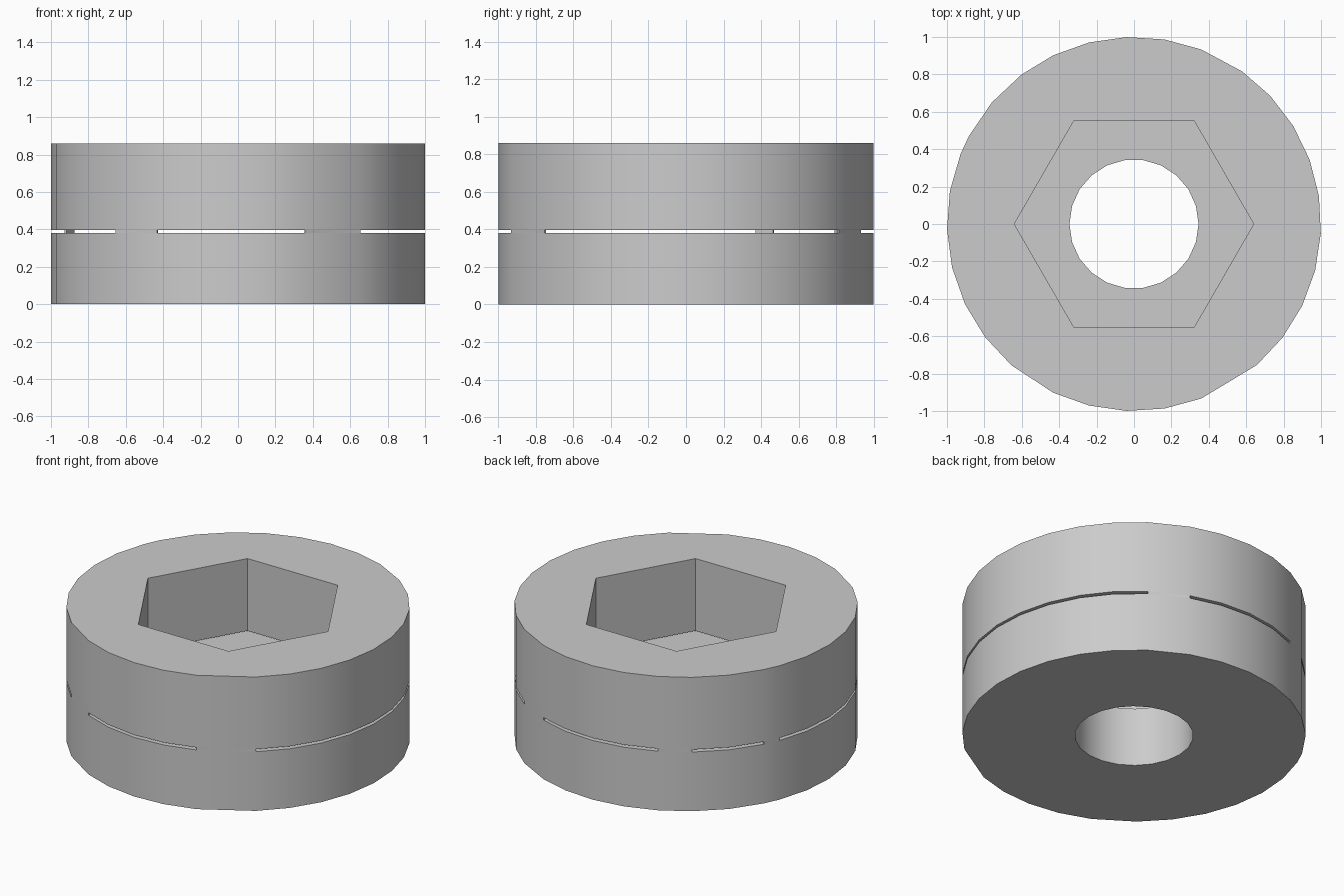
import bpy, bmesh, math

cube = bpy.data.objects.get("Cube")
if cube:
    bpy.data.objects.remove(cube, do_unlink=True)

GREY = bpy.data.materials.new("light grey")
GREY.use_nodes = True
GREY.diffuse_color = (0.6, 0.6, 0.6, 1)
GREY.node_tree.nodes["Principled BSDF"].inputs["Base Color"].default_value = (0.6, 0.6, 0.6, 1)

FLOOR, CEILING, TOP = 0.38, 0.396, 0.86
# Arcs, in degrees, where a flat wall bridges the slit
BRIDGES = [(-131, -115.6), (-69, -49), (54.7, 69), (115.6, 127), (152, 158)]


def point(angle, radius):
    a = math.radians(angle)
    return radius * math.cos(a), radius * math.sin(a)


def regular(sides, radius):
    return [point(360 * i / sides, radius) for i in range(sides)]


def outer_outline():
    """Round outline with fine facets, and one flat facet at each bridge."""
    pts = []
    for i, (start, end) in enumerate(BRIDGES):
        nxt = BRIDGES[(i + 1) % len(BRIDGES)][0]
        span = (nxt - end) % 360
        steps = max(1, round(span / 11))
        pts.append(point(start, 1))
        pts += [point(end + span * k / steps, 1) for k in range(steps)]
    return pts


def prism(name, loops, z0, z1):
    """Extrude an outline, with an optional hole, between two heights."""
    bm = bmesh.new()
    edges = []
    for loop in loops:
        verts = [bm.verts.new((x, y, z0)) for x, y in loop]
        edges += [bm.edges.new((verts[i - 1], verts[i])) for i in range(len(verts))]
    bmesh.ops.triangle_fill(bm, edges=edges, use_beauty=True, normal=(0, 0, 1))
    ext = bmesh.ops.extrude_face_region(bm, geom=bm.faces[:], use_keep_orig=True)
    moved = [g for g in ext["geom"] if isinstance(g, bmesh.types.BMVert)]
    bmesh.ops.translate(bm, verts=moved, vec=(0, 0, z1 - z0))
    bmesh.ops.recalc_face_normals(bm, faces=bm.faces[:])
    mesh = bpy.data.meshes.new(name)
    bm.to_mesh(mesh)
    bm.free()
    mesh.materials.append(GREY)
    obj = bpy.data.objects.new(name, mesh)
    bpy.context.collection.objects.link(obj)
    bpy.ops.object.select_all(action='DESELECT')
    obj.select_set(True)
    bpy.context.view_layer.objects.active = obj
    bpy.ops.object.shade_smooth_by_angle(angle=math.radians(30))
    return obj


outline = outer_outline()

# Lower disc with the round bore, upper ring with the hexagonal pocket
prism("lower_disc", [outline, regular(22, 0.345)], 0, FLOOR)
prism("upper_ring", [outline, regular(6, 0.64)], CEILING, TOP)

# Thin walls joining both halves across the slit
for n, (start, end) in enumerate(BRIDGES, 1):
    wall = [point(start, 1), point(end, 1), point(end, 0.99), point(start, 0.99)]
    prism(f"slit_bridge_{n}", [wall], FLOOR, CEILING)
